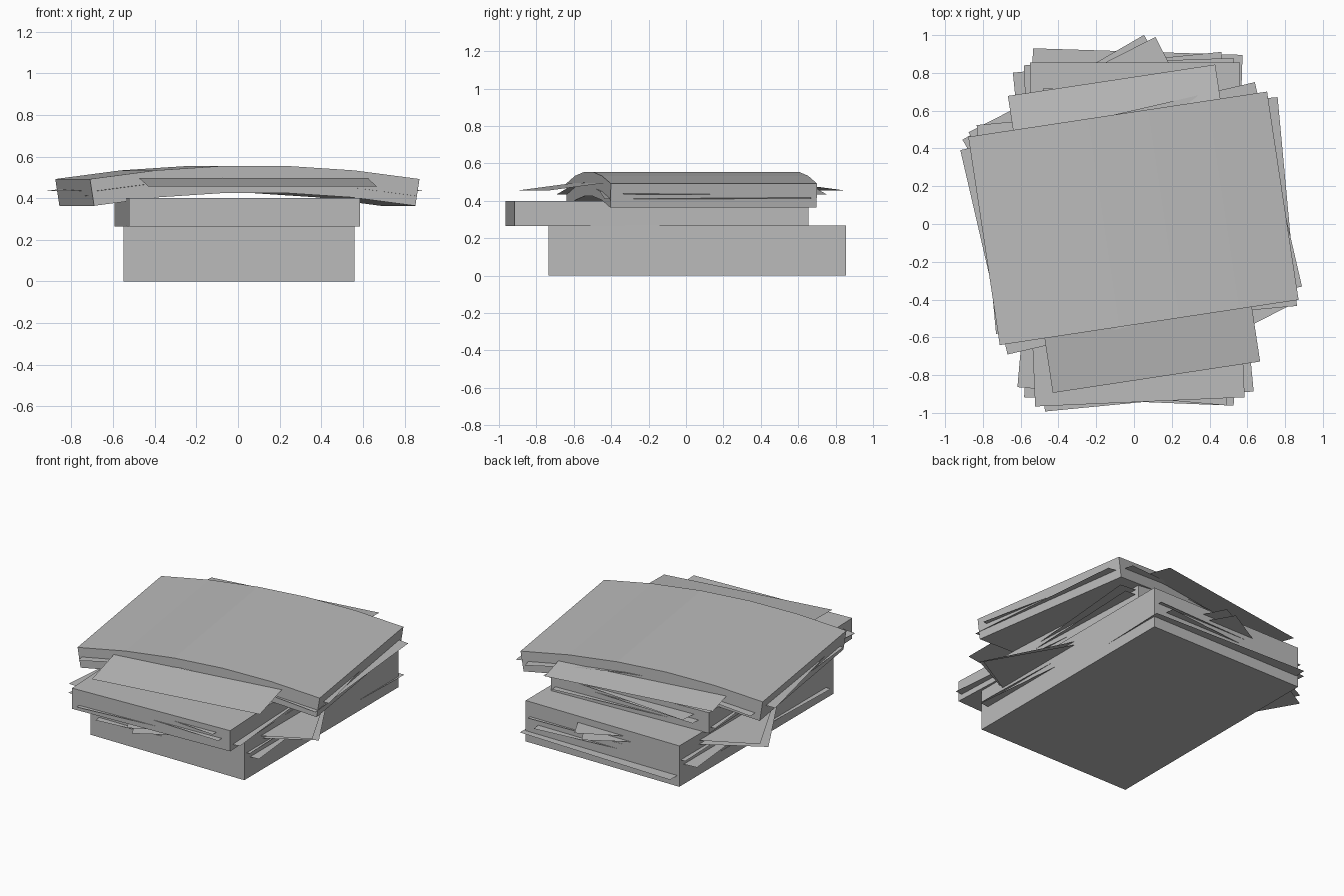
import bpy, bmesh, math
from mathutils import Matrix

cube = bpy.data.objects.get("Cube")
if cube:
    bpy.data.objects.remove(cube, do_unlink=True)

paper = bpy.data.materials.new("paper_grey")
paper.use_nodes = True
GREY = (0.5, 0.5, 0.5, 1)
paper.diffuse_color = GREY
paper.node_tree.nodes["Principled BSDF"].inputs["Base Color"].default_value = GREY

SHORT, LONG = 1.11, 1.59   # paper format


def sweep(name, profile, depth, centre, angle, solid=False):
    """Sweep a (u, z) profile along v; solid closes it into a block."""
    bm = bmesh.new()
    rows = [[bm.verts.new((u, s * depth / 2, z)) for u, z in profile] for s in (-1, 1)]
    front, back = rows
    n = len(profile)
    for i in range(n if solid else n - 1):
        j = (i + 1) % n
        bm.faces.new((front[i], front[j], back[j], back[i]))
    if solid:
        bm.faces.new(front)
        bm.faces.new(back[::-1])
        bmesh.ops.recalc_face_normals(bm, faces=bm.faces[:])
    bm.transform(Matrix.Translation((*centre, 0)) @ Matrix.Rotation(math.radians(angle), 4, "Z"))
    mesh = bpy.data.meshes.new(name)
    bm.to_mesh(mesh)
    bm.free()
    mesh.materials.append(paper)
    obj = bpy.data.objects.new(name, mesh)
    bpy.context.collection.objects.link(obj)
    return obj


def bow(crown, radius=4.95, half=0.8, segments=5):
    """Points of a shallow arch, left to right."""
    limit = math.asin(half / radius)
    angles = [limit * (2 * i / segments - 1) for i in range(segments + 1)]
    return [(radius * math.sin(a), crown - radius * (1 - math.cos(a))) for a in angles]


def box(width, low, high):
    w = width / 2
    return [(-w, low), (w, low), (w, high), (-w, high)]


# Two straight bundles
sweep("bottom_bundle", box(SHORT, 0, 0.267), LONG, (0.005, 0.06), 0, True)
sweep("middle_bundle", box(SHORT, 0.265, 0.4), 1.575, (-0.003, -0.155), 2.5, True)

# Bowed bundle lying across the top
upper = bow(0.557)
lower = bow(0.427, 4.82, 0.78)
sweep("top_bundle", upper + lower[::-1], 1.115, (-0.003, 0.03), 8.6, True)

# Loose flat sheets slipping out of the bundles: centre, height, turn
flat_sheets = [
    ((-0.005, 0.118), 0.07, -1.8),
    ((-0.01, 0.065), 0.13, 5.7),
    ((0, 0.065), 0.17, 2),
    ((-0.03, 0.035), 0.2, 30),
    ((-0.02, 0.03), 0.225, 27),
    ((0.005, -0.148), 0.3, 5.5),
    ((0.005, -0.145), 0.335, -2.3),
    ((0.005, -0.12), 0.365, -5),
]
for i, (centre, z, turn) in enumerate(flat_sheets, 1):
    sweep(f"loose_sheet_{i}", [(-SHORT / 2, z), (SHORT / 2, z)], LONG, centre, turn)

# Bowed sheets inside the top bundle
sweep("bowed_sheet_1", bow(0.5), SHORT, (-0.015, 0.03), 13)
sweep("bowed_sheet_2", bow(0.475), SHORT, (0.015, 0.045), 5.3)

# Sheet under the top bundle with both ends sagging
half = [(0.795, 0.456), (0.5, 0.495), (0.2, 0.51)]
sag = [(-u, z) for u, z in half] + half[::-1]
sweep("sagging_sheet", sag, SHORT, (0, -0.025), 98.6)
